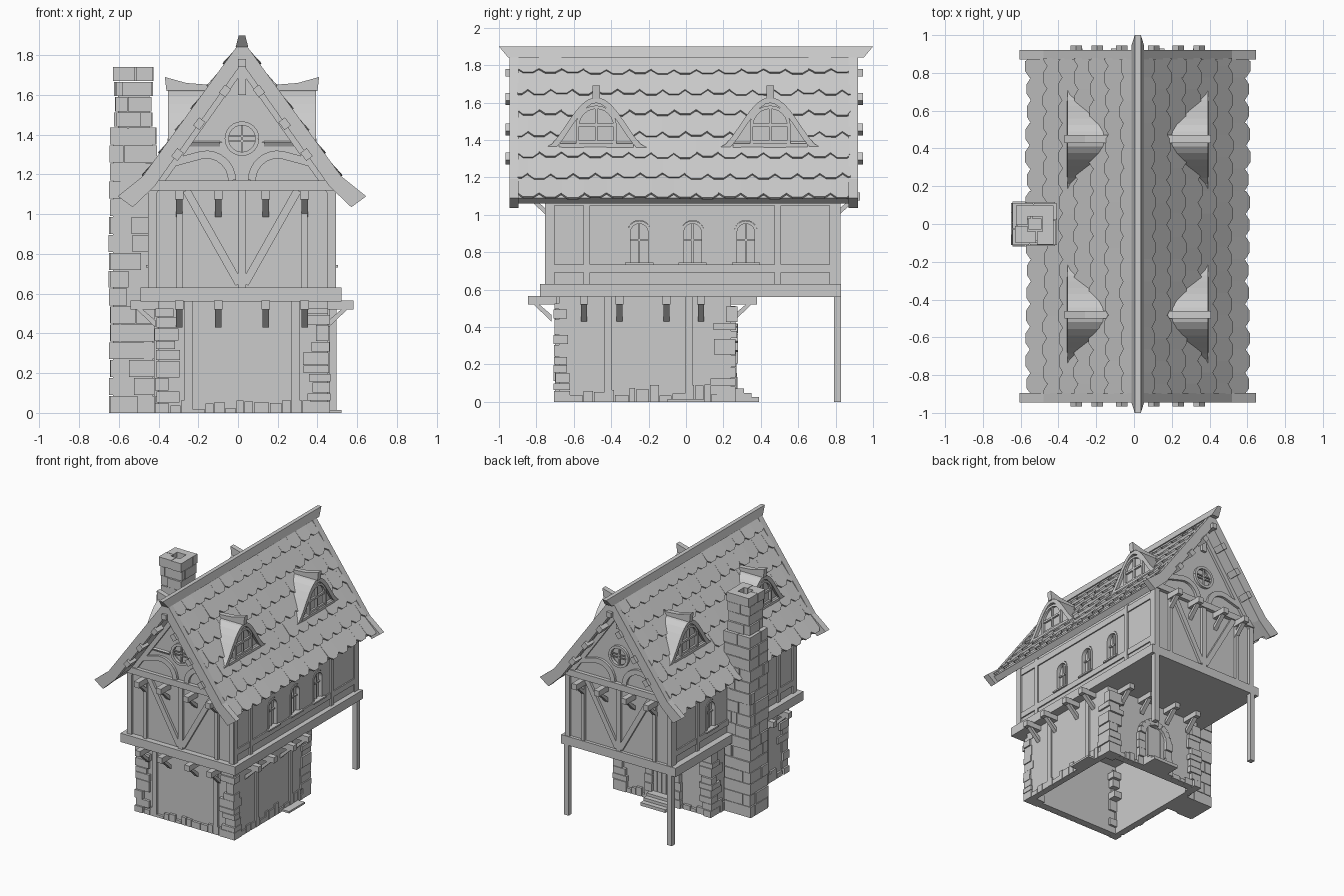
import bpy, bmesh, math, random
from mathutils import Matrix, Vector

random.seed(4)
cube = bpy.data.objects.get("Cube")
if cube:
    bpy.data.objects.remove(cube)

grey = bpy.data.materials.new("plain_grey")
grey.use_nodes = True
grey.diffuse_color = (0.6, 0.6, 0.6, 1)
grey.node_tree.nodes["Principled BSDF"].inputs["Base Color"].default_value = (0.6, 0.6, 0.6, 1)
CX = 0.02  # the house's own centre line
rnd = random.uniform


def finish(bm, name, smooth=False):
    bmesh.ops.recalc_face_normals(bm, faces=bm.faces)
    mesh = bpy.data.meshes.new(name)
    bm.to_mesh(mesh)
    bm.free()
    mesh.materials.append(grey)
    obj = bpy.data.objects.new(name, mesh)
    bpy.context.collection.objects.link(obj)
    return obj


def prism(bm, axis, pts, a, b):
    """Extrude a 2D outline along x (pts = y,z) or along y (pts = x,z)."""
    def place(p, d):
        return (d, p[0], p[1]) if axis == "x" else (p[0], d, p[1])
    lo = [bm.verts.new(place(p, a)) for p in pts]
    hi = [bm.verts.new(place(p, b)) for p in pts]
    bm.faces.new(lo)
    bm.faces.new(hi[::-1])
    n = len(pts)
    for i in range(n):
        j = (i + 1) % n
        bm.faces.new((lo[j], lo[i], hi[i], hi[j]))
    return lo + hi


def box(bm, x0, x1, y0, y1, z0, z1):
    return prism(bm, "y", [(x0, z0), (x1, z0), (x1, z1), (x0, z1)], y0, y1)


def band(bm, axis, path, width, a, b):
    """A flat strip of given width along a path, with mitred joints."""
    pts = [Vector(p) for p in path]
    sides = []
    for i, p in enumerate(pts):
        t = (pts[min(i + 1, len(pts) - 1)] - pts[max(i - 1, 0)]).normalized()
        n = Vector((-t.y, t.x)) * width / 2
        sides.append((p + n, p - n))
    for (l0, r0), (l1, r1) in zip(sides, sides[1:]):
        prism(bm, axis, [l0, r0, r1, l1], a, b)


def arc(cx, cz, r, a0, a1, n=12):
    angles = [math.radians(a0 + (a1 - a0) * i / n) for i in range(n + 1)]
    return [(cx + r * math.cos(a), cz + r * math.sin(a)) for a in angles]


def arch(c, z0, z1, r):
    return [(c + r, z0)] + arc(c, z1 - r, r, 0, 180) + [(c - r, z0)]


def mirror(bm):
    """Copy everything across the centre line."""
    copy = bmesh.ops.duplicate(bm, geom=bm.verts[:] + bm.edges[:] + bm.faces[:])
    verts = [g for g in copy["geom"] if isinstance(g, bmesh.types.BMVert)]
    bmesh.ops.transform(bm, verts=verts, matrix=Matrix.Translation((2 * CX, 0, 0)) @ Matrix.Scale(-1, 4, (1, 0, 0)))


# Ground floor walls, hollow and open below
bm = bmesh.new()
for x in (-0.40, 0.41):
    box(bm, x, x + 0.04, -0.68, 0.24, 0, 0.57)
for y in (-0.68, 0.20):
    box(bm, -0.37, 0.42, y, y + 0.04, 0, 0.57)
finish(bm, "ground_walls")

# Upper storey with gables, with arched windows cut into its sides
WINDOWS = (-0.25, 0.035, 0.32)
bm = bmesh.new()
prism(bm, "y", [(-0.44, 0.58), (0.48, 0.58), (0.48, 1.13), (CX, 1.79), (-0.44, 1.13)], -0.735, 0.805)
upper = finish(bm, "upper_walls")
bm = bmesh.new()
for y in WINDOWS:
    prism(bm, "x", arch(y, 0.74, 0.97, 0.062), 0.455, 0.55)
mirror(bm)
for y in (-0.76, 0.78):
    prism(bm, "y", arc(CX, 1.38, 0.08, 0, 345, 23), y, y + 0.05)
cutter = finish(bm, "window_cutter")
cut = upper.modifiers.new("windows", "BOOLEAN")
cut.object = cutter
cut.solver = "EXACT"
bpy.context.view_layer.objects.active = upper
bpy.ops.object.modifier_apply(modifier="windows")
bpy.data.objects.remove(cutter)

# Floor slab of the upper storey
bm = bmesh.new()
box(bm, -0.49, 0.52, -0.78, 0.83, 0.56, 0.63)
finish(bm, "floor_beam")

# Side timbers and arched window frames
bm = bmesh.new()
for y, w in ((-0.725, 0.045), (-0.53, 0.035), (0.49, 0.035), (0.79, 0.045)):
    box(bm, 0.47, 0.492, y - w / 2, y + w / 2, 0.6, 1.14)
box(bm, 0.47, 0.49, -0.74, 0.81, 0.69, 0.735)
box(bm, 0.47, 0.49, -0.74, 0.81, 1.05, 1.1)
for y in WINDOWS:
    band(bm, "x", arch(y, 0.74, 0.96, 0.055), 0.016, 0.455, 0.485)
    box(bm, 0.455, 0.468, y - 0.005, y + 0.005, 0.74, 0.96)
    box(bm, 0.455, 0.468, y - 0.055, y + 0.055, 0.86, 0.87)
    box(bm, 0.47, 0.503, y - 0.075, y + 0.075, 0.732, 0.744)
for y in (-0.415, 0.015):
    box(bm, 0.44, 0.462, y - 0.02, y + 0.02, 0, 0.57)
mirror(bm)
finish(bm, "side_timbers")

# Corner posts under the rear overhang
bm = bmesh.new()
box(bm, 0.455, 0.495, 0.79, 0.83, 0, 0.57)
mirror(bm)
finish(bm, "rear_posts")

# Gable end timbers, for the front and the back
for name, a, b in (("front", -0.755, -0.73), ("rear", 0.80, 0.825)):
    bm = bmesh.new()
    box(bm, 0.45, 0.49, a, b, 0.6, 1.14)
    box(bm, 0.32, 0.35, a, b, 0.6, 1.14)
    band(bm, "y", [(0.30, 1.12), (0.035, 0.65)], 0.04, a, b)
    band(bm, "y", arc(0.20, 1.17, 0.13, 180, 70, 9) + [(0.40, 1.25)], 0.04, a, b)
    band(bm, "y", [(CX, 1.755), (0.47, 1.12)], 0.05, a, b)
    mirror(bm)
    box(bm, 0.0, 0.04, a, b, 0.6, 1.14)
    box(bm, -0.45, 0.49, a - 0.01, b + 0.01, 1.12, 1.17)
    box(bm, 0.0, 0.04, a, b, 1.6, 1.78)
    band(bm, "y", arc(CX, 1.38, 0.077, 0, 360, 24), 0.02, a, b)
    for s in (-0.012, 0.012):
        box(bm, CX - 0.075, CX + 0.075, a + 0.008, b - 0.008, 1.376 + s, 1.384 + s)
    box(bm, CX - 0.006, CX + 0.006, a + 0.008, b - 0.008, 1.305, 1.455)
    finish(bm, name + "_gable_timbers")
bm = bmesh.new()
box(bm, 0.27, 0.31, -0.70, -0.67, 0, 0.57)
mirror(bm)
finish(bm, "ground_front_posts")

# Joist ends with slanting braces
def bracket(bm, axis, c, wall, out, top):
    def pt(d, z):
        return (wall + d * out, z)
    other = "y" if axis == "x" else "x"
    tail = -0.03
    prism(bm, other, [pt(tail, top), pt(0.125, top), pt(0.125, top - 0.045), pt(tail, top - 0.045)], c - 0.022, c + 0.022)
    prism(bm, other, [pt(0.07, top - 0.04), pt(0.10, top - 0.04), pt(0, top - 0.135), pt(0, top - 0.10)], c - 0.016, c + 0.016)


bm = bmesh.new()
for x in (-0.295, -0.10, 0.14, 0.335):
    bracket(bm, "y", x, -0.72, -1, 0.565)
    bracket(bm, "y", x, 0.255, 1, 0.565)
    bracket(bm, "y", x, -0.735, -1, 1.12)
    bracket(bm, "y", x, 0.805, 1, 1.12)
for y in (-0.545, -0.355, -0.105, 0.08):
    bracket(bm, "x", y, 0.455, 1, 0.565)
    bracket(bm, "x", y, -0.415, -1, 0.565)
finish(bm, "joist_brackets")

# Rough corner stones and footing stones
bm = bmesh.new()
for sx, x in ((1, -0.42), (-1, 0.465)):
    for sy, y in ((1, -0.71), (-1, 0.275)):
        z = 0
        while z < 0.5:
            h = min(rnd(0.04, 0.09), 0.53 - z)
            p, q = x + sx * rnd(0, 0.012), y + sy * rnd(0, 0.012)
            box(bm, *sorted((p, p + sx * rnd(0.06, 0.13))), *sorted((q, q + sy * rnd(0.06, 0.14))), z, z + h - 0.004)
            z += h
for wall in (-0.415, 0.425):
    y = -0.62
    while y < 0.15:
        w = rnd(0.03, 0.08)
        box(bm, wall, wall + 0.035, y, y + w - 0.005, 0, rnd(0.03, 0.10))
        y += w
for wall in (-0.70, 0.225):
    x = -0.34
    while x < 0.36:
        w = rnd(0.03, 0.08)
        box(bm, x, x + w - 0.005, wall, wall + 0.035, 0, rnd(0.02, 0.07))
        x += w
finish(bm, "corner_stones")

# Rear door with its stone arch and steps
bm = bmesh.new()
for i in range(5):
    x = CX - 0.1 + i * 0.04
    box(bm, x, x + 0.038, 0.235, 0.25, 0.06, 0.36)
finish(bm, "rear_door")
bm = bmesh.new()
ring = arc(CX, 0.27, 0.125, 0, 180, 9)
for p, q in zip(ring, ring[1:]):
    band(bm, "y", [p, q], 0.05, 0.23, rnd(0.262, 0.28))
for i in range(4):
    for s in (-1, 1):
        c, w = CX + s * 0.125, rnd(0.022, 0.035)
        box(bm, c - w, c + w, 0.23, rnd(0.262, 0.28), i * 0.068, i * 0.068 + 0.064)
finish(bm, "door_arch")
bm = bmesh.new()
for z, y in ((0.025, 0.39), (0.048, 0.35), (0.07, 0.31)):
    box(bm, CX - 0.11, CX + 0.11, 0.24, y, z - 0.025, z)
finish(bm, "rear_steps")
bm = bmesh.new()
box(bm, 0.44, 0.52, -0.10, 0.10, 0, 0.015)
mirror(bm)
finish(bm, "side_slabs")

# Roof slab, barge boards and ridge
bm = bmesh.new()
prism(bm, "y", [(CX, 1.85), (0.5, 1.19), (0.585, 1.09), (0.55, 1.06), (0.46, 1.15), (CX, 1.77)], -0.9, 0.87)
mirror(bm)
finish(bm, "roof_slab")
bm = bmesh.new()
for y in (-0.945, 0.87):
    prism(bm, "y", [(CX, 1.88), (0.52, 1.19), (0.645, 1.09), (0.57, 1.035), (0.46, 1.14), (CX, 1.76)], y, y + 0.05)
mirror(bm)
finish(bm, "barge_boards")
bm = bmesh.new()
for v in prism(bm, "x", [(-1, 1.9), (1, 1.9), (0.95, 1.84), (-0.95, 1.84)], -0.012, 0.052):
    if v.co.z > 1.87:
        v.co.x = CX + (v.co.x - CX) * 0.5
finish(bm, "ridge_beam")
bm = bmesh.new()
for x, z in ((0.105, 1.62), (0.235, 1.455), (0.345, 1.3)):
    for y in (-0.965, 0.86):
        band(bm, "y", [(x - 0.015, z + 0.02), (x + 0.015, z - 0.02)], 0.04, y, y + 0.085)
mirror(bm)
for y in (-0.965, 0.86):
    box(bm, 0.0, 0.04, y, y + 0.085, 1.74, 1.78)
finish(bm, "purlin_ends")

# Overlapping roof tiles with clipped corners
def slope(s):
    a, b, c = Vector((CX, 1.865)), Vector((0.5, 1.20)), Vector((0.6, 1.085))
    first = (b - a).length
    return a.lerp(b, s / first) if s < first else b + (c - b).normalized() * (s - first)


bm = bmesh.new()
W, LENGTH, ROWS = 0.12, 0.972, 7
step = LENGTH / ROWS
for row in range(ROWS):
    low = LENGTH - row * step
    top, bot = slope(max(low - step - 0.03, 0)), slope(low)
    down = (bot - top).normalized()
    up = Vector((-down.y, down.x))
    for i in range(16):
        y = -0.905 + (i - 0.5 * (row % 2)) * W
        tip, lift = rnd(-0.006, 0.006), rnd(0.012, 0.018)
        outline = [(0, 0), (W, 0), (W, 0.82), (W * 0.72, 1), (W * 0.28, 1), (0, 0.82)]
        pts = []
        for u, t in outline:
            p = top.lerp(bot, t) + down * tip * t + up * lift * t
            pts.append((p.x, min(max(y + u, -0.9), 0.88), p.y))
        if max(p[1] for p in pts) - min(p[1] for p in pts) < 0.02:
            continue
        upper_v = [bm.verts.new(p) for p in pts]
        lower_v = [bm.verts.new((p[0] - up.x * 0.014, p[1], p[2] - up.y * 0.014)) for p in pts]
        bm.faces.new(upper_v)
        bm.faces.new(lower_v[::-1])
        for k in range(6):
            j = (k + 1) % 6
            bm.faces.new((upper_v[j], upper_v[k], lower_v[k], lower_v[j]))
mirror(bm)
finish(bm, "roof_tiles")

# Bell shaped dormers with arched windows
bm = bmesh.new()
for c in (-0.48, 0.45):
    bell = []
    for i in range(17):
        y = 0.26 * (1 - i / 8)
        bell.append((c + y, 1.36 + 0.265 * (0.5 + 0.5 * math.cos(math.pi * y / 0.26)) ** 0.8))
    prism(bm, "x", bell, 0.12, 0.37)
    band(bm, "x", [(y, z - 0.012) for y, z in bell], 0.03, 0.13, 0.393)
    band(bm, "x", arch(c, 1.38, 1.575, 0.1), 0.018, 0.36, 0.388)
    box(bm, 0.36, 0.385, c - 0.007, c + 0.007, 1.38, 1.57)
    for z in (1.39, 1.48):
        box(bm, 0.36, 0.385, c - 0.1, c + 0.1, z - 0.008, z + 0.008)
    box(bm, 0.36, 0.395, c - 0.2, c + 0.2, 1.36, 1.38)
    prism(bm, "y", [(0.408, 1.69), (0.3, 1.66), (0.17, 1.65), (0.17, 1.6), (0.4, 1.62)], c - 0.02, c + 0.02)
mirror(bm)
finish(bm, "dormers")

# Chimney of uneven stone courses, open at the top
def course(bm, cx, hx, hy, z0, z1):
    for s in (-1, 1):
        for axis in "xy":
            run, off = (hx, hy) if axis == "x" else (hy, hx)
            cuts = [-run, rnd(-0.6, 0.6) * run, run]
            for a, b in zip(cuts, cuts[1:]):
                d = sorted((s * (off - 0.06), s * (off + rnd(-0.004, 0.008))))
                lo, hi = a + 0.002, b - 0.002
                if axis == "x":
                    box(bm, cx + lo, cx + hi, *d, z0, z1 - 0.005)
                else:
                    box(bm, cx + d[0], cx + d[1], lo, hi, z0, z1 - 0.005)


bm = bmesh.new()
box(bm, -0.63, -0.43, -0.105, 0.105, 0, 1.43)
box(bm, -0.605, -0.445, -0.08, 0.08, 1.4, 1.62)
for i in range(16):
    course(bm, -0.53, 0.114, 0.112, i * 0.09, (i + 1) * 0.09)
for i in range(3):
    course(bm, -0.525, 0.092, 0.09, 1.44 + i * 0.077, 1.517 + i * 0.077)
course(bm, -0.525, 0.1, 0.1, 1.67, 1.745)
finish(bm, "chimney")
